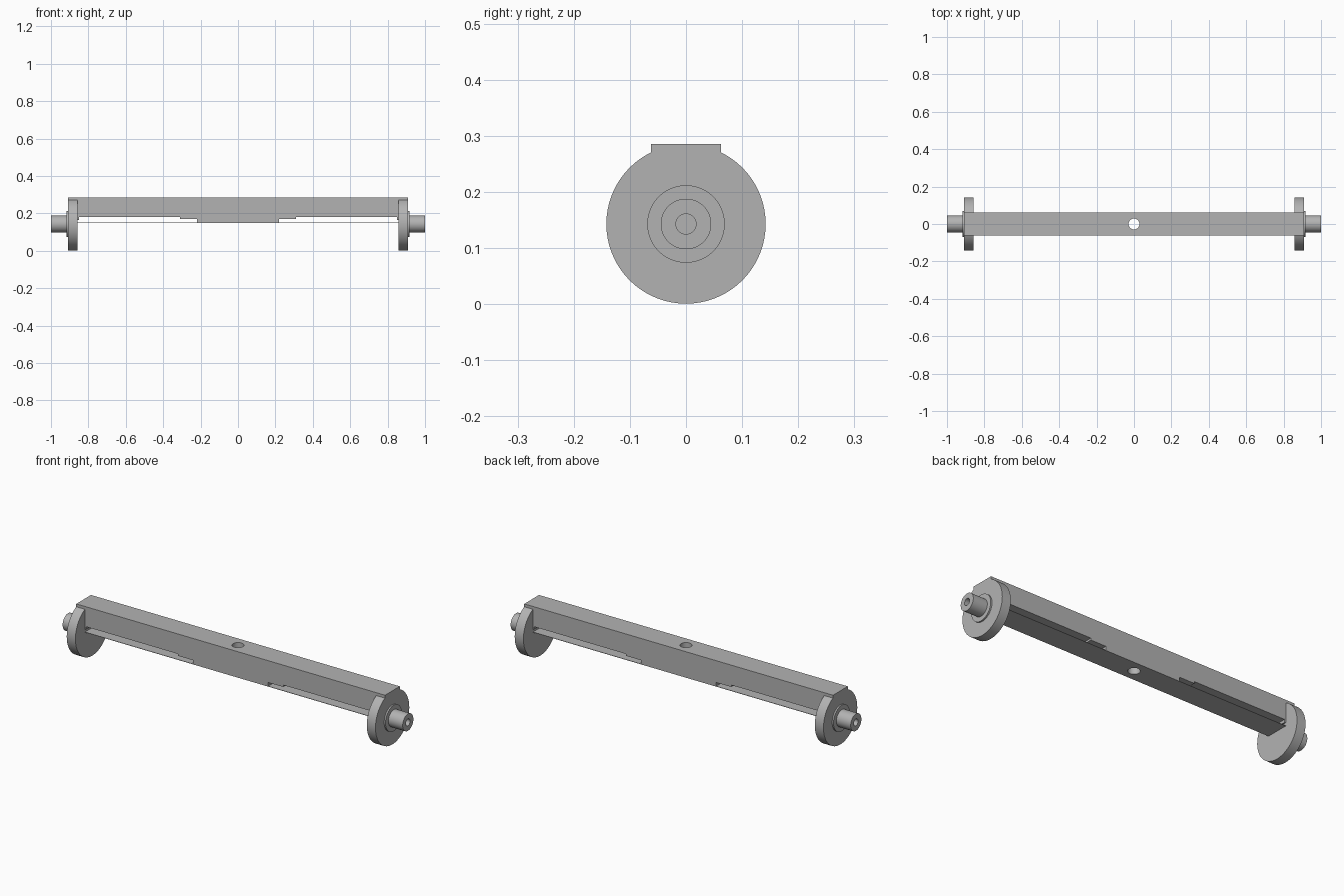
import bpy, bmesh, math

cube = bpy.data.objects.get("Cube")
if cube:
    bpy.data.objects.remove(cube)

grey = bpy.data.materials.new("plain grey")
grey.use_nodes = True
colour = (0.45, 0.45, 0.45, 1)
grey.diffuse_color = colour
grey.node_tree.nodes["Principled BSDF"].inputs["Base Color"].default_value = colour

AXIS_Z = 0.143   # height of the pin axis
HALF_Y = 0.062   # half depth of the beam


def finish(bm, name):
    bmesh.ops.recalc_face_normals(bm, faces=bm.faces)
    mesh = bpy.data.meshes.new(name)
    bm.to_mesh(mesh)
    bm.free()
    mesh.materials.append(grey)
    obj = bpy.data.objects.new(name, mesh)
    bpy.context.collection.objects.link(obj)
    return obj


def smooth(obj):
    bpy.ops.object.select_all(action='DESELECT')
    obj.select_set(True)
    bpy.context.view_layer.objects.active = obj
    bpy.ops.object.shade_smooth_by_angle(angle=math.radians(30))


def extrude_profile(name, points):
    """Extrude an (x, z) outline through the depth of the beam."""
    bm = bmesh.new()
    face = bm.faces.new([bm.verts.new((x, -HALF_Y, z)) for x, z in points])
    out = bmesh.ops.extrude_face_region(bm, geom=[face])
    moved = [v for v in out["geom"] if isinstance(v, bmesh.types.BMVert)]
    bmesh.ops.translate(bm, verts=moved, vec=(0, 2 * HALF_Y, 0))
    return finish(bm, name)


def lathe(name, profile, side, steps=72):
    """Turn an (x, radius) profile around the pin axis."""
    bm = bmesh.new()
    verts = [bm.verts.new((side * x, 0, AXIS_Z + r)) for x, r in profile]
    edges = [bm.edges.new(pair) for pair in zip(verts, verts[1:])]
    bmesh.ops.spin(bm, geom=verts + edges, cent=(0, 0, AXIS_Z), axis=(1, 0, 0),
                   angle=2 * math.pi, steps=steps)
    bmesh.ops.remove_doubles(bm, verts=bm.verts, dist=0.0001)
    obj = finish(bm, name)
    smooth(obj)
    return obj


# Beam with a deeper middle and thin stepped shoulders under it
half = [(0.22, 0.148), (0.22, 0.17), (0.31, 0.17), (0.31, 0.18), (0.85, 0.18),
        (0.85, 0.165), (0.865, 0.165), (0.865, 0.18), (0.908, 0.18), (0.908, 0.286)]
beam = extrude_profile("beam", half + [(-x, z) for x, z in reversed(half)])

# Vertical hole through the middle of the beam
bm = bmesh.new()
bmesh.ops.create_cone(bm, cap_ends=True, segments=48, radius1=0.029, radius2=0.029, depth=1)
cutter = finish(bm, "hole_cutter")
cutter.hide_render = True
cut = beam.modifiers.new("hole", 'BOOLEAN')
cut.operation = 'DIFFERENCE'
cut.solver = 'EXACT'
cut.object = cutter
bpy.context.view_layer.objects.active = beam
bpy.ops.object.modifier_apply(modifier=cut.name)
bpy.data.objects.remove(cutter)
smooth(beam)

# End disc, collar and bored pin
end_profile = [(0.857, 0), (0.857, 0.142), (0.908, 0.142), (0.908, 0.069),
               (0.916, 0.069), (0.916, 0.045), (1.0, 0.045), (1.0, 0.018),
               (0.93, 0.018), (0.93, 0)]

for label, side in (("left", 1), ("right", -1)):
    lathe(label + "_end_disc_and_pin", end_profile, side)
    # Thin sheet closing the underside beside the deeper middle
    extrude_profile(label + "_bottom_sheet",
                    [(side * x, z) for x, z in
                     ((0.22, 0.148), (0.86, 0.148), (0.86, 0.15), (0.22, 0.15))])
